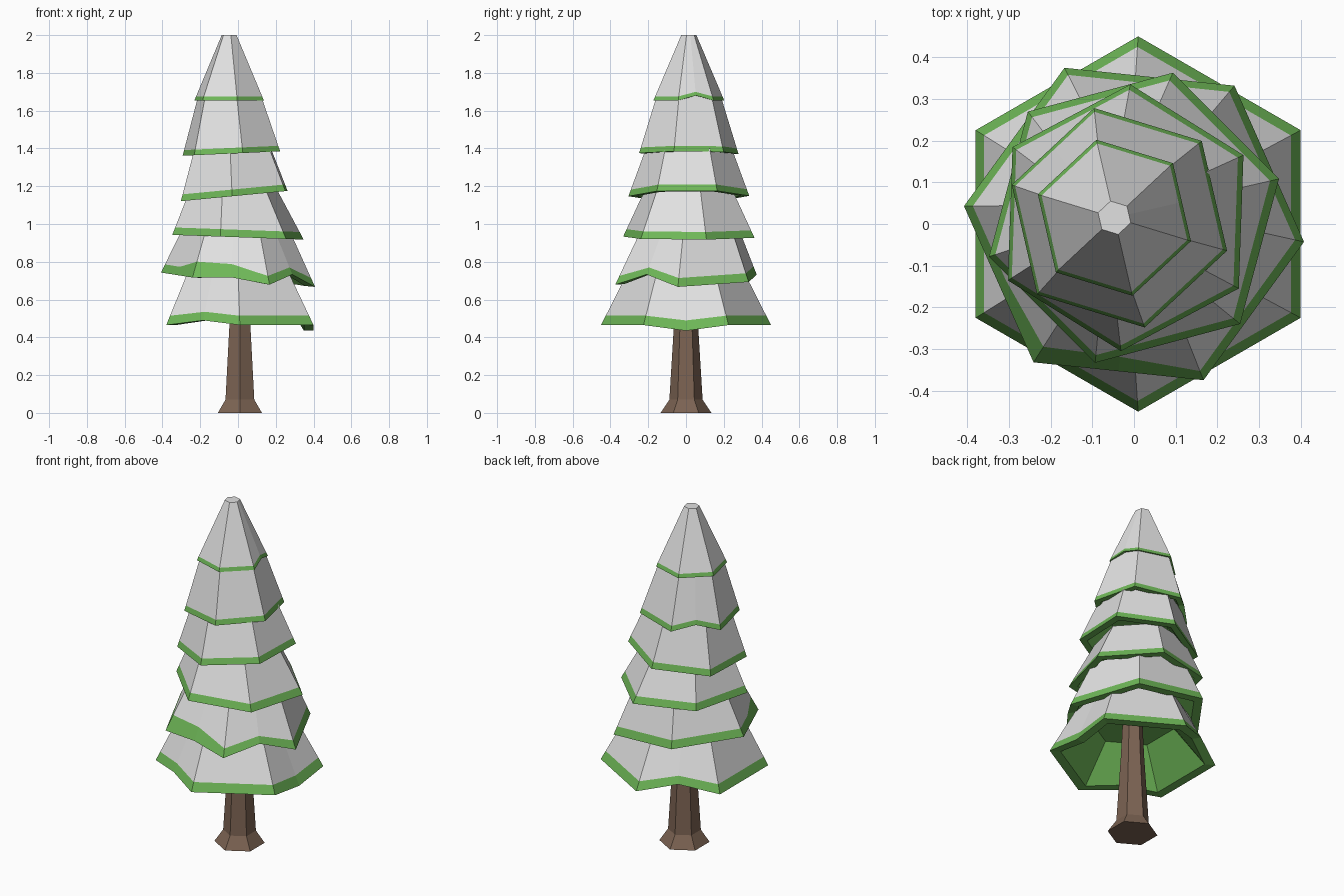
import bpy, bmesh
from math import sin, cos, radians
from mathutils import Vector

if "Cube" in bpy.data.objects:
    bpy.data.objects.remove(bpy.data.objects["Cube"])


def make_material(name, colour):
    mat = bpy.data.materials.new(name)
    mat.use_nodes = True
    mat.diffuse_color = (*colour, 1)
    mat.node_tree.nodes["Principled BSDF"].inputs["Base Color"].default_value = (*colour, 1)
    return mat


snow = make_material("snow", (0.75, 0.75, 0.75))
needles = make_material("needle green", (0.155, 0.47, 0.095))
bark = make_material("bark brown", (0.2, 0.125, 0.085))


def hexagon(centre, radius, turn, tilt=(0, 0)):
    """Six corners with a midpoint between each pair, on a tilted plane."""
    corners = []
    for i in range(6):
        a = radians(turn + 60 * i)
        x, y = radius * cos(a), radius * sin(a)
        corners.append(Vector(centre) + Vector((x, y, x * tilt[0] + y * tilt[1])))
    ring = []
    for i, p in enumerate(corners):
        ring += [p, p.lerp(corners[(i + 1) % 6], 0.5)]
    return ring


def loft(name, rings, materials, slots):
    """Skin successive rings, cap both ends, colour each band by its slot."""
    bm = bmesh.new()
    loops = [[bm.verts.new(p) for p in ring] for ring in rings]
    for lower, upper, slot in zip(loops, loops[1:], slots):
        for i in range(len(lower)):
            j = (i + 1) % len(lower)
            bm.faces.new((lower[i], lower[j], upper[j], upper[i])).material_index = slot
    bm.faces.new(loops[0][::-1]).material_index = slots[0]
    bm.faces.new(loops[-1]).material_index = slots[-1]
    bmesh.ops.recalc_face_normals(bm, faces=bm.faces)
    mesh = bpy.data.meshes.new(name)
    bm.to_mesh(mesh)
    bm.free()
    for mat in materials:
        mesh.materials.append(mat)
    obj = bpy.data.objects.new(name, mesh)
    bpy.context.collection.objects.link(obj)
    return obj


def branch_tier(name, centre, radius, turn, tilt, top, top_radius, lifts, extra_green):
    """Hollow snowy skirt with a green hem; lifts bend single hem points."""
    rim = hexagon(centre, radius, turn, tilt)
    crown = hexagon(top, top_radius, turn, tilt)
    inner = hexagon(centre, radius * 0.87, turn, tilt)
    roof = hexagon(Vector(centre) + Vector((0, 0, radius * 0.45)), radius * 0.5, turn, tilt)
    for i, dz in lifts.items():
        rim[i].z += dz
        inner[i].z += dz
    height = top[2] - centre[2]
    hem = []
    for i in range(12):
        share = (radius * 0.11 + extra_green.get(i, 0)) / height
        hem.append(rim[i].lerp(crown[i], share))
    return loft(name, [roof, inner, rim, hem, crown], [snow, needles], [1, 1, 1, 0])


# Trunk with a flared foot
trunk_profile = [(0, 0.135), (0.07, 0.088), (0.48, 0.063), (0.66, 0.055)]
loft("trunk", [hexagon((0.01, 0, z), r, 30) for z, r in trunk_profile], [bark], [0] * 3)

# Tiers: centre, radius, turn, tilt, top radius, top height, hem lifts, extra green
tiers = [
    ((0.01, 0, 0.465), 0.45, 30, (0, 0), 0.3, 0.76, {11: -0.03, 7: 0.025, 3: 0.05}, {}),
    ((0, 0, 0.705), 0.41, 54, (-0.09, 0.03), 0.28, 0.98, {9: 0.06, 7: 0.02}, {6: 0.04, 7: 0.03}),
    ((0, 0.015, 0.93), 0.36, 15, (-0.036, 0), 0.24, 1.18, {}, {}),
    ((-0.02, 0.015, 1.148), 0.32, 28, (0.096, 0), 0.22, 1.42, {}, {}),
    ((-0.035, 0.015, 1.373), 0.27, 43, (0.045, 0), 0.17, 1.69, {3: 0.035}, {}),
    ((-0.047, 0.015, 1.655), 0.192, 43, (0, 0), 0.041, 2.0, {11: 0.025}, {}),
]
for n, (centre, r, turn, tilt, top_r, top_z, lifts, extra) in enumerate(tiers):
    above = tiers[min(n + 1, len(tiers) - 1)][0]
    branch_tier(f"branch_tier_{n + 1}", centre, r, turn, tilt,
                (above[0], above[1], top_z), top_r, lifts, extra)
